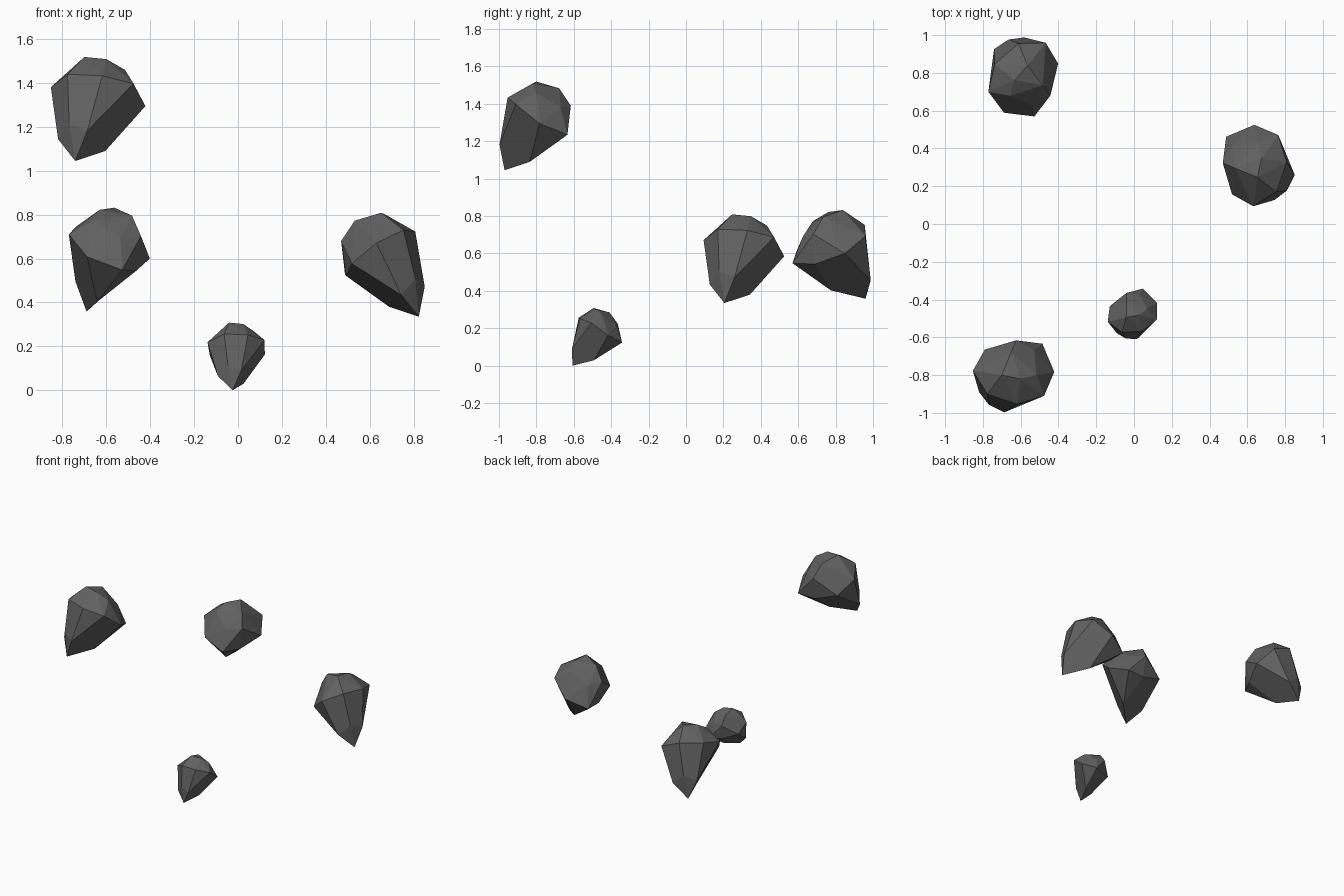
import bpy, bmesh, math
from mathutils import Matrix

if "Cube" in bpy.data.objects:
    bpy.data.objects.remove(bpy.data.objects["Cube"])

# Corner points of one faceted stone, measured from its lower tip
CORNERS = [
    (0, 0, 0),
    (-.078, .08, .099), (-.028, .015, .172), (.055, -.027, .137), (.137, .135, .045),      # lower cap
    (-.111, .193, .336), (-.048, .305, .242), (.122, .33, .185), (.257, .336, .19), (.32, .187, .25),  # girdle
    (-.035, .07, .395), (.123, .016, .388), (.266, .06, .352), (.118, .354, .345), (.212, .30, .335),  # shoulder
    (.042, .17, .474), (.142, .15, .464), (.227, .17, .415), (.092, .292, .438),           # crown
]

dark = bpy.data.materials.new("dark_stone")
dark.diffuse_color = (0.12, 0.12, 0.12, 1)
dark.use_nodes = True
dark.node_tree.nodes["Principled BSDF"].inputs["Base Color"].default_value = dark.diffuse_color


def stone(name, tip, turn, scale=1.0):
    bm = bmesh.new()
    for c in CORNERS:
        bm.verts.new(c)
    hull = bmesh.ops.convex_hull(bm, input=bm.verts[:])
    loose = [v for v in bm.verts if not v.link_faces]
    bmesh.ops.delete(bm, geom=loose, context='VERTS')
    # merge nearly flat neighbours into broad facets
    bmesh.ops.dissolve_limit(bm, angle_limit=math.radians(7),
                             verts=bm.verts[:], edges=bm.edges[:])
    bmesh.ops.recalc_face_normals(bm, faces=bm.faces[:])
    bm.transform(Matrix.Translation(tip) @ Matrix.Rotation(math.radians(turn), 4, 'Z')
                 @ Matrix.Scale(scale, 4))
    mesh = bpy.data.meshes.new(name)
    bm.to_mesh(mesh)
    bm.free()
    mesh.materials.append(dark)
    bpy.context.collection.objects.link(bpy.data.objects.new(name, mesh))


# Four floating stones: same shape, turned about the vertical
stone("high_stone", (-.742, -.97, 1.045), 0)
stone("back_stone", (-.69, .96, .358), -120)
stone("right_stone", (.824, .205, .335), 90)
stone("small_stone", (-.025, -.607, 0), 22, .65)
